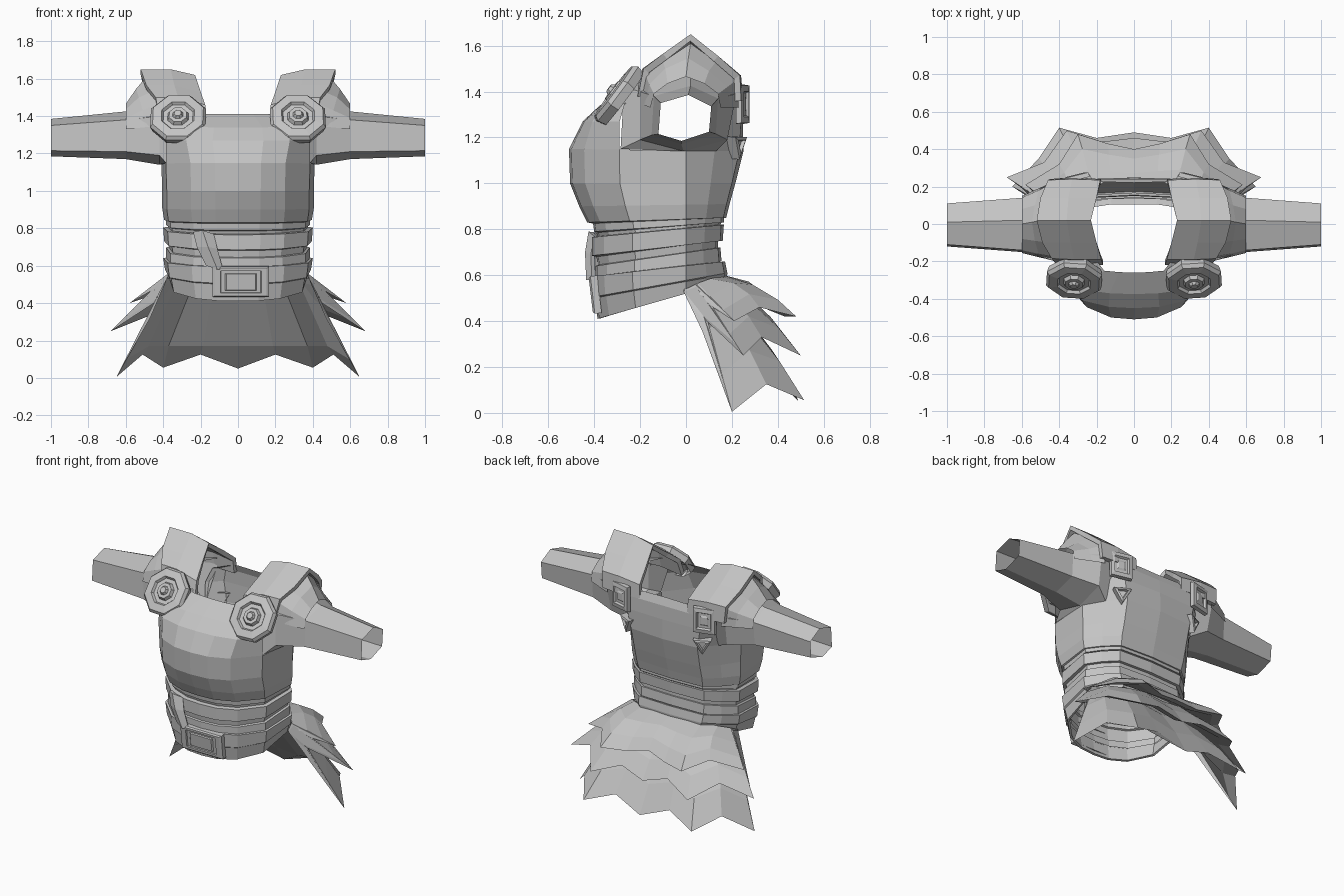
import bpy, math
from mathutils import Vector

gray = bpy.data.materials.new("cloth_gray")
gray.diffuse_color = (0.55, 0.55, 0.55, 1)


def add(name, verts, faces, mirror=True, thick=0):
    me = bpy.data.meshes.new(name)
    me.from_pydata([tuple(v) for v in verts], [], faces)
    me.materials.append(gray)
    ob = bpy.data.objects.new(name, me)
    bpy.context.collection.objects.link(ob)
    if mirror:
        ob.modifiers.new("mirror", "MIRROR").merge_threshold = 0.0005
    if thick:
        m = ob.modifiers.new("thickness", "SOLIDIFY")
        m.thickness, m.offset = thick, -1
    return ob


def loft(name, rows, closed=False, flip=False, skip=None, cap=False, **kw):
    """Skin a grid of points, row by row."""
    n = len(rows[0])
    faces = []
    for i in range(len(rows) - 1):
        for j in range(n if closed else n - 1):
            if skip and skip(i, j):
                continue
            k = (j + 1) % n
            f = (i * n + j, i * n + k, (i + 1) * n + k, (i + 1) * n + j)
            faces.append(f[::-1] if flip else f)
    if cap:
        faces.append(tuple((len(rows) - 1) * n + j for j in range(n)))
    return add(name, [p for r in rows for p in r], faces, **kw)


# half outlines of the body, front to back: rounded and boxy
ROUND = [(0, -1), (.3, -.98), (.62, -.87), (.94, -.57), (1, 0), (.82, .5), (.6, .93), (0, 1)]
BOXY = [(0, -1), (.4, -.99), (.8, -.96), (1, -.75), (1, 0), (1, .88), (.8, 1), (0, .98)]


def ring(zf, zb, w, yf, yb, box=0):
    pts = []
    for (u, v), (s, t) in zip(ROUND, BOXY):
        u, v = u + (s - u) * box, v + (t - v) * box
        y = v * (yf if v < 0 else yb)
        pts.append((u * w, y, zf + (zb - zf) * (y + yf) / (yf + yb)))
    return pts


# chest, open at the neck and the armholes
chest = [(.83, .85, .395, .43, .175, 0), (.90, .91, .405, .465, .19, 0),
         (1.0, 1.0, .405, .505, .215, 0), (1.15, 1.14, .41, .51, .25, 0),
         (1.27, 1.27, .40, .45, .25, .4), (1.34, 1.36, .34, .375, .245, .8),
         (1.41, 1.41, .2, .26, .225, 1)]
loft("chest", [ring(*r) for r in chest], skip=lambda i, j: i >= 3 and j in (3, 4))

# stepped waist wraps
waist = [(.50, .62, .36, .37, .15), (.55, .66, .365, .38, .145), (.555, .66, .385, .395, .155),
         (.64, .72, .385, .395, .15), (.645, .72, .37, .385, .14), (.68, .75, .375, .39, .14),
         (.685, .75, .395, .41, .16), (.765, .82, .40, .41, .165), (.77, .82, .375, .385, .15),
         (.785, .83, .375, .39, .155), (.79, .83, .385, .40, .165), (.825, .85, .385, .405, .165),
         (.83, .852, .395, .43, .175)]
loft("waist_wraps", [ring(*r) for r in waist])

# wide belt, low at the front
belt = [(.41, .57, .365, .385, .175), (.50, .605, .38, .40, .18),
        (.505, .61, .39, .405, .18), (.595, .66, .40, .41, .17)]
loft("belt", [ring(*r) for r in belt], thick=.015)

# sleeves, six-sided and open, widening to meet the armholes
sleeve = [[(.30, .235, 1.42), (.26, 0, 1.50), (.29, -.27, 1.42),
           (.385, -.285, 1.15), (.41, 0, 1.14), (.335, .13, 1.14)],
          [(.44, .22, 1.39), (.42, .02, 1.48), (.42, -.2, 1.40),
           (.42, -.2, 1.19), (.42, -.01, 1.14), (.43, .18, 1.19)],
          [(.6, .14, 1.37), (.6, .02, 1.425), (.6, -.14, 1.38),
           (.6, -.15, 1.21), (.6, -.02, 1.17), (.6, .13, 1.215)],
          [(1, .11, 1.335), (1, .01, 1.385), (1, -.11, 1.35),
           (1, -.12, 1.215), (1, -.02, 1.185), (1, .10, 1.225)]]
loft("sleeve", sleeve, closed=True)

# peaked shoulder pads, in two layers
upper = [[(.165, -.22, 1.36), (.175, -.19, 1.46), (.2, -.1, 1.53), (.23, .02, 1.62),
          (.2, .14, 1.53), (.18, .235, 1.45), (.175, .24, 1.36)],
         [(.32, -.22, 1.38), (.32, -.19, 1.50), (.34, -.1, 1.565), (.36, .02, 1.65),
          (.35, .14, 1.555), (.33, .24, 1.47), (.33, .25, 1.36)],
         [(.42, -.21, 1.38), (.44, -.185, 1.50), (.49, -.1, 1.565), (.52, .02, 1.65),
          (.5, .14, 1.555), (.46, .235, 1.47), (.45, .24, 1.36)]]
loft("shoulder_pad", upper, flip=True, thick=.03)
lower = [[(.40, -.2, 1.35), (.42, -.175, 1.47), (.46, -.1, 1.53), (.49, .02, 1.61),
          (.47, .13, 1.53), (.44, .22, 1.45), (.42, .23, 1.33)],
         [(.5, -.18, 1.34), (.51, -.16, 1.43), (.53, -.09, 1.50), (.545, .01, 1.545),
          (.53, .1, 1.49), (.51, .18, 1.42), (.5, .195, 1.33)],
         [(.6, -.155, 1.33), (.6, -.14, 1.39), (.6, -.08, 1.435), (.6, .0, 1.465),
          (.6, .08, 1.435), (.6, .14, 1.39), (.6, .15, 1.33)]]
loft("shoulder_pad_lower", lower, flip=True)


# stepped ornaments turned around an axis
def turned(name, loc, normal, sides, profile, sx=1, sz=1, mirror=True):
    n = Vector(normal).normalized()
    right = Vector((0, 0, 1)).cross(n).normalized()
    up = n.cross(right)
    rows = []
    for r, h in profile:
        row = []
        for k in range(sides):
            a = 2 * math.pi * (k + .5) / sides + (math.pi / 2 if sides == 3 else 0)
            row.append(Vector(loc) + right * (r * sx * math.cos(a))
                       + up * (r * sz * math.sin(a)) + n * h)
        rows.append(row)
    loft(name, rows, closed=True, cap=True, mirror=mirror)


turned("shoulder_brooch", (.32, -.30, 1.39), (.05, -.8, .6), 8,
       [(.15, -.04), (.16, .0), (.145, .02), (.095, .025), (.085, .01), (.06, .01),
        (.05, .03), (.03, .03), (.02, .045)])
frame = [(.115, -.012), (.11, .012), (.075, .017), (.065, .004), (.045, .004), (.03, .01)]
turned("back_buckle", (.31, .247, 1.345), (.25, 1, 0), 4, frame, .9, 1.05)
turned("back_stud", (.28, .225, 1.17), (.5, 1, -.1), 3,
       [(.065, -.03), (.065, .015), (.04, .02), (.03, .005)])

# belt buckle with nested frames
turned("belt_buckle", (.015, -.397, .515), (0, -1, -.12), 4,
       [(.215, -.02), (.215, .01), (.195, .018), (.155, .018), (.15, .01), (.12, .01),
        (.11, .018), (.08, .018)], 1.0, .54, mirror=False)

# hanging end of the sash
tail = [[(-.24, -.385, .78), (-.19, -.425, .79), (-.13, -.40, .77)],
        [(-.22, -.405, .70), (-.16, -.44, .70), (-.11, -.415, .69)],
        [(-.17, -.41, .60), (-.11, -.435, .58), (-.08, -.41, .58)]]
loft("sash_tail", tail, flip=True, mirror=False, thick=.02)

# three ragged skirt tiers around the back
TOP = [(0, .165, .60), (.12, .165, .60), (.22, .15, .595), (.31, .105, .585),
       (.365, .05, .565), (.375, 0, .54)]
HEMS = {
    "skirt_tier_upper": [(0, .40, .45), (.14, .43, .42), (.30, .48, .42),
                         (.40, .32, .46), (.58, .21, .40), (.42, .07, .49)],
    "skirt_tier_middle": [(0, .46, .27), (.17, .44, .32), (.36, .50, .25),
                          (.48, .33, .33), (.68, .25, .25), (.45, .09, .40)],
    "skirt_tier_lower": [(0, .49, .05), (.2, .46, .125), (.4, .515, .055),
                         (.51, .35, .125), (.65, .2, .005), (.47, .085, .32)],
}
for tier, (name, hem) in enumerate(HEMS.items()):
    top = [Vector(p) - Vector((0, .03, .02)) * (tier if j < 4 else 0)
           for j, p in enumerate(TOP)]
    hem = [Vector(p) for p in hem]
    rows = [top]
    for t, lift in ((.35, .025), (.7, .02)):
        rows.append([a.lerp(b, t) + Vector((0, lift if j < 4 else 0, lift if j < 4 else 0))
                     for j, (a, b) in enumerate(zip(top, hem))])
    # folded hem and lining
    fold = []
    for j, (a, b) in enumerate(zip(top, hem)):
        p = a.lerp(b, .84) - Vector((0, .03 if j < 4 else 0, 0))
        if tier == 2 and j < 4:
            p.z = .17
        fold.append(p)
    lining = [a.lerp(b, .05) - Vector((0, .015, 0)) for a, b in zip(top, hem)]
    loft(name, rows + [hem, fold, lining])
